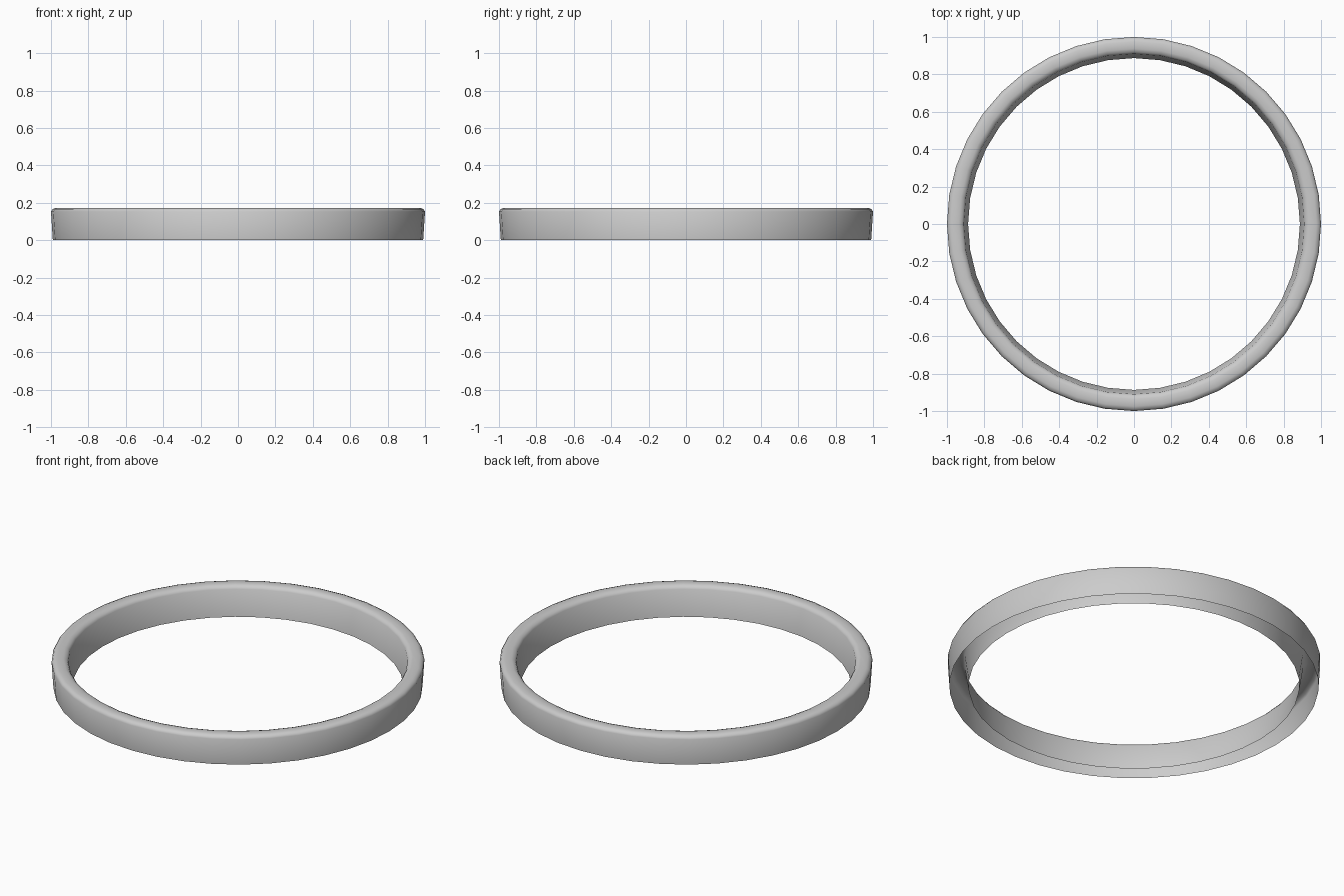
import bpy, bmesh
from math import cos, sin, tau, radians

if "Cube" in bpy.data.objects:
    bpy.data.objects.remove(bpy.data.objects["Cube"])

SEGMENTS = 40
# cross-section (radius, height): outer wall, rounded rim, inner wall; open underneath
PROFILE = [(0.99, 0.0), (1.0, 0.153), (0.992, 0.166), (0.975, 0.173),
           (0.937, 0.173), (0.919, 0.166), (0.91, 0.153), (0.887, 0.0)]

# ring shell, lathed around z
bm = bmesh.new()
loops = [[bm.verts.new((r * cos(tau * i / SEGMENTS), r * sin(tau * i / SEGMENTS), z))
          for i in range(SEGMENTS)] for r, z in PROFILE]
for lower, upper in zip(loops, loops[1:]):
    for i in range(SEGMENTS):
        j = (i + 1) % SEGMENTS
        bm.faces.new((lower[i], lower[j], upper[j], upper[i]))
mesh = bpy.data.meshes.new("ring_band")
bm.to_mesh(mesh)
bm.free()

ring = bpy.data.objects.new("ring_band", mesh)
bpy.context.collection.objects.link(ring)
bpy.context.view_layer.objects.active = ring
ring.select_set(True)
bpy.ops.object.shade_smooth_by_angle(angle=radians(60))
